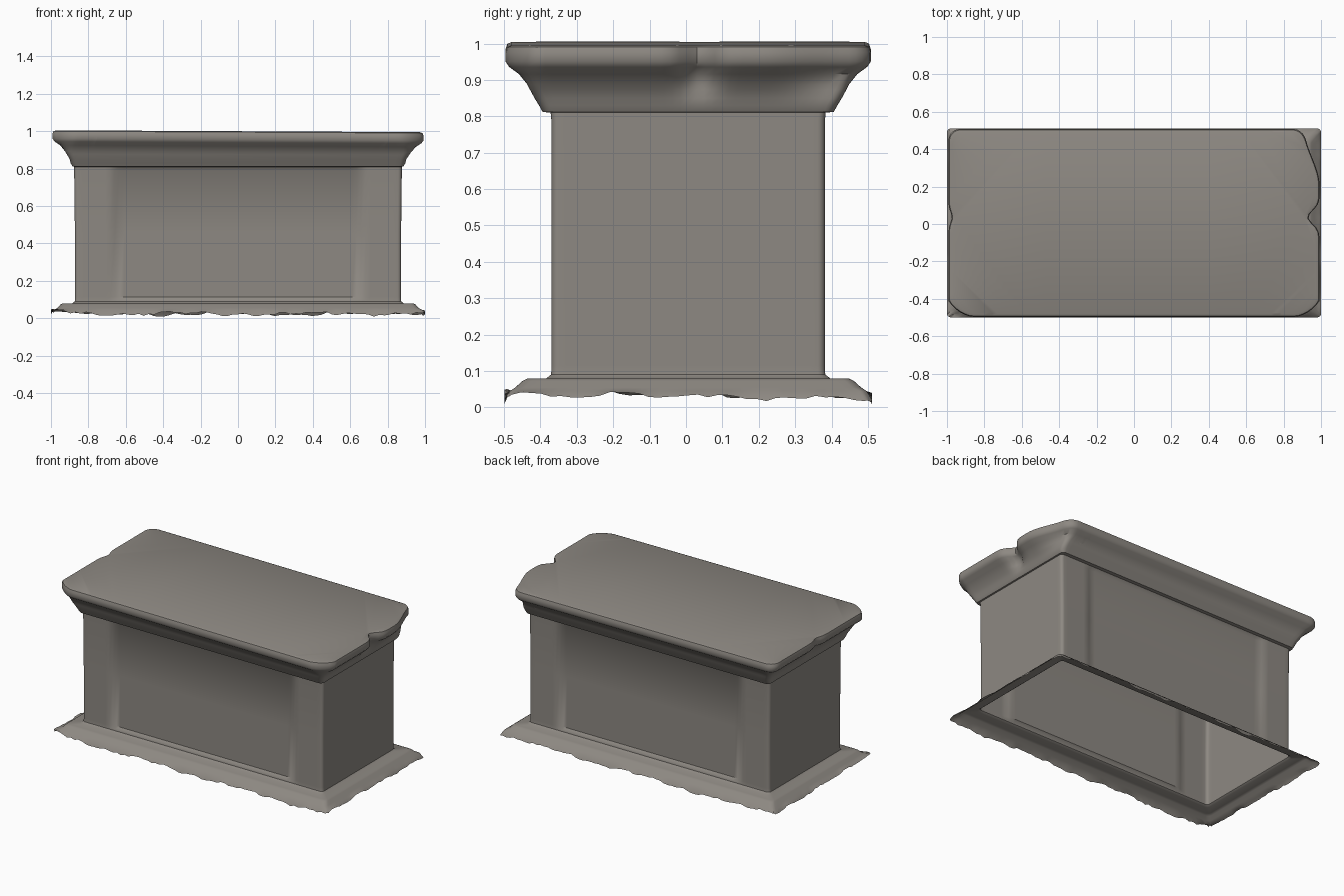
import bpy, bmesh, math, random

random.seed(4)
if "Cube" in bpy.data.objects:
    bpy.data.objects.remove(bpy.data.objects["Cube"])

stone = bpy.data.materials.new("weathered grey stone")
stone.use_nodes = True
COLOUR = (0.27, 0.25, 0.225, 1)
stone.diffuse_color = COLOUR
shader = stone.node_tree.nodes["Principled BSDF"]
shader.inputs["Base Color"].default_value = COLOUR
shader.inputs["Roughness"].default_value = 0.9


def smooth(a, b, t):
    t = max(0, min(1, (t - a) / (b - a)))
    return t * t * (3 - 2 * t)


def outline(hx, hy, r, arc=5):
    """Rounded rectangle, anticlockwise, with many points on each straight side."""
    pts = []
    corners = [(1, -1), (1, 1), (-1, 1), (-1, -1)]
    for k, (sx, sy) in enumerate(corners):
        cx, cy = sx * (hx - r), sy * (hy - r)
        for i in range(arc + 1):
            a = math.pi / 2 * (k - 1 + i / arc)
            pts.append((cx + r * math.cos(a), cy + r * math.sin(a)))
        nx, ny = corners[(k + 1) % 4]
        start, end = pts[-1], None
        a = math.pi / 2 * k
        end = (nx * (hx - r) + r * math.cos(a), ny * (hy - r) + r * math.sin(a))
        count = 36 if k % 2 == 0 else 70
        count = 70 if k in (1, 3) else 36
        for i in range(1, count):
            f = i / count
            pts.append((start[0] + (end[0] - start[0]) * f,
                        start[1] + (end[1] - start[1]) * f))
    return pts


def plain(x, y, z):
    return x, y, z


def ragged_edge(x, y, z):
    # torn lower rim of the plinth
    wave = 0.006 * math.sin(9 * x + 4 * y) + 0.004 * math.sin(31 * x + 23 * y)
    corner = 0.012 * smooth(0.75, 1, abs(x)) * (1 if x < 0 else 0.4)
    return x, y, max(0, z + wave + corner + random.uniform(-0.006, 0.005))


def sunk_panel(x, y, z):
    # shallow panel between the corner pilasters of both long sides
    if abs(y) > 0.34:
        y -= math.copysign(0.014 * (1 - smooth(0.64, 0.68, abs(x))), y)
    return x, y, z


def worn_lid(x, y, z):
    # chipped ends and corners of the lid, fading out toward its underside
    w = smooth(0.83, 0.94, z)
    if x > 0.8:
        x -= w * 0.06 * math.exp(-((y - 0.03) / 0.05) ** 2)
        x -= w * 0.08 * smooth(0.2, 0.5, y)
        x -= w * 0.05 * smooth(-0.4, -0.49, -abs(y)) * 0
        x -= w * 0.07 * max(0, -y - 0.42) / 0.08
    elif x < -0.8:
        x += w * 0.018 * math.exp(-((y - 0.03) / 0.04) ** 2)
        x += w * 0.07 * max(0, -y - 0.42) / 0.08
    return x, y, z - 0.005 * x * w


def shell(name, profile, cap=False):
    """Loft outlines (z, half width, half depth, corner radius, shaper)."""
    bm = bmesh.new()
    rings = []
    for z, hx, hy, r, shape in profile:
        rings.append([bm.verts.new(shape(x, y, z)) for x, y in outline(hx, hy, r)])
    for low, high in zip(rings, rings[1:]):
        n = len(low)
        for i in range(n):
            j = (i + 1) % n
            bm.faces.new((low[i], low[j], high[j], high[i]))
    if cap:
        top = bm.faces.new(rings[-1])
        bmesh.ops.triangulate(bm, faces=[top])
    for v in bm.verts:
        v.co.y += 0.006
    mesh = bpy.data.meshes.new(name)
    bm.to_mesh(mesh)
    bm.free()
    mesh.materials.append(stone)
    obj = bpy.data.objects.new(name, mesh)
    bpy.context.collection.objects.link(obj)
    bpy.ops.object.select_all(action="DESELECT")
    obj.select_set(True)
    bpy.context.view_layer.objects.active = obj
    bpy.ops.object.shade_smooth_by_angle(angle=math.radians(40))
    return obj


# Open-bottomed plinth with a thin flared skirt
shell("plinth_skirt", [
    (0.024, 1.0, 0.505, 0.02, ragged_edge),
    (0.045, 0.985, 0.49, 0.02, plain),
    (0.055, 0.965, 0.475, 0.025, plain),
    (0.073, 0.95, 0.455, 0.025, plain),
    (0.08, 0.935, 0.44, 0.025, plain),
    (0.08, 0.885, 0.39, 0.02, plain),
    (0.09, 0.873, 0.377, 0.02, plain),
])

# Hollow chest walls with sunk panels
shell("chest_walls", [
    (0.09, 0.873, 0.377, 0.02, plain),
    (0.10, 0.872, 0.376, 0.02, plain),
    (0.115, 0.872, 0.376, 0.02, sunk_panel),
    (0.45, 0.872, 0.376, 0.02, sunk_panel),
    (0.79, 0.876, 0.376, 0.02, sunk_panel),
    (0.81, 0.876, 0.378, 0.02, plain),
])

# Moulded lid slab
shell("lid", [
    (0.81, 0.876, 0.378, 0.02, worn_lid),
    (0.812, 0.885, 0.40, 0.025, worn_lid),
    (0.83, 0.895, 0.41, 0.03, worn_lid),
    (0.85, 0.90, 0.422, 0.03, worn_lid),
    (0.875, 0.915, 0.435, 0.03, worn_lid),
    (0.89, 0.925, 0.442, 0.03, worn_lid),
    (0.92, 0.95, 0.465, 0.04, worn_lid),
    (0.94, 0.98, 0.492, 0.05, worn_lid),
    (0.955, 0.992, 0.502, 0.06, worn_lid),
    (0.98, 0.992, 0.502, 0.06, worn_lid),
    (0.995, 0.987, 0.497, 0.06, worn_lid),
    (1.0, 0.972, 0.485, 0.06, worn_lid),
], cap=True)
